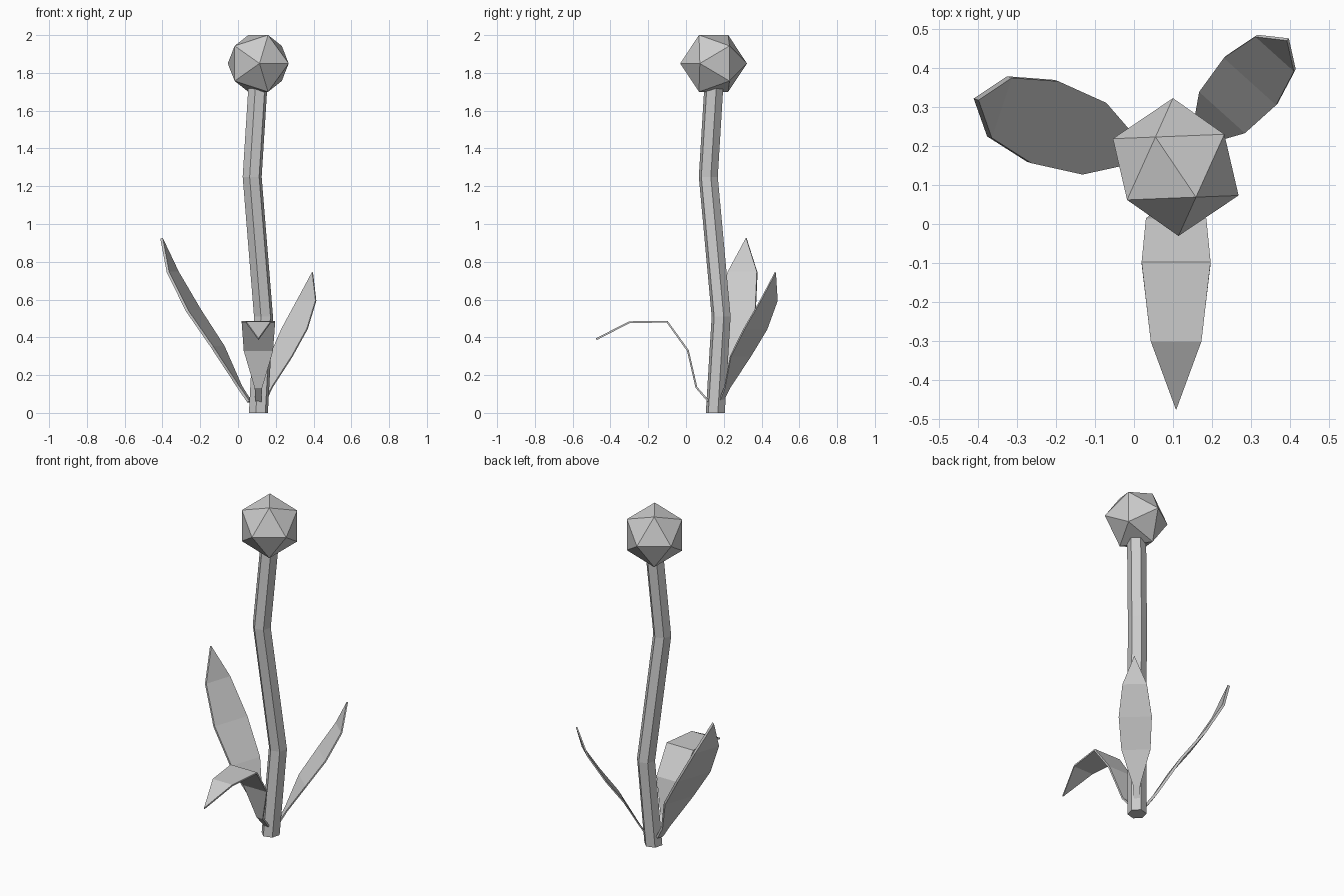
import bpy
import bmesh
import math
from mathutils import Vector, Matrix

cube = bpy.data.objects.get("Cube")
if cube:
    bpy.data.objects.remove(cube, do_unlink=True)

# One plain grey for the whole plant
grey = bpy.data.materials.new("plain_grey")
grey.use_nodes = True
colour = (0.6, 0.6, 0.6, 1)
grey.diffuse_color = colour
grey.node_tree.nodes["Principled BSDF"].inputs["Base Color"].default_value = colour


def finish(name, bm):
    bmesh.ops.recalc_face_normals(bm, faces=bm.faces[:])
    mesh = bpy.data.meshes.new(name)
    bm.to_mesh(mesh)
    bm.free()
    mesh.materials.append(grey)
    obj = bpy.data.objects.new(name, mesh)
    bpy.context.collection.objects.link(obj)
    return obj


def make_stem(path, radius, sides=6):
    """Bent prism with level rings along a path."""
    bm = bmesh.new()
    rings = []
    for p in path:
        ring = []
        for i in range(sides):
            a = math.tau * i / sides - math.pi / 4
            ring.append(bm.verts.new(Vector(p) + radius * Vector((math.cos(a), math.sin(a), 0))))
        rings.append(ring)
    for low, high in zip(rings, rings[1:]):
        for i in range(sides):
            j = (i + 1) % sides
            bm.faces.new((low[i], low[j], high[j], high[i]))
    bm.faces.new(rings[0])
    bm.faces.new(rings[-1])
    return finish("stem", bm)


def make_head(centre, edge, turn):
    """Icosahedron resting on an edge, from three golden rectangles."""
    bm = bmesh.new()
    g = (1 + math.sqrt(5)) / 2
    for a in (-1, 1):
        for b in (-g, g):
            for co in ((a, 0, b), (b, a, 0), (0, b, a)):
                bm.verts.new(co)
    bmesh.ops.convex_hull(bm, input=bm.verts[:])
    bm.transform(Matrix.Translation(centre) @ Matrix.Rotation(turn, 4, "Z")
                 @ Matrix.Scale(edge / 2, 4))
    return finish("flower_head", bm)


def make_leaf(name, root, heading, scale, profile, thickness):
    """Pointed blade swept outward along (distance, height) steps."""
    widths = (0.03, 0.04, 0.155, 0.177, 0.13)
    a = math.radians(heading)
    out = Vector((math.cos(a), math.sin(a), 0))
    side = Vector((-out.y, out.x, 0))
    start = Vector((*root, 0))
    bm = bmesh.new()
    spine = [start + out * d + Vector((0, 0, z)) for d, z in profile]
    rows = [[bm.verts.new(p + side * (s * w * scale / 2)) for s in (-1, 1)]
            for p, w in zip(spine, widths)]
    for (l0, r0), (l1, r1) in zip(rows, rows[1:]):
        bm.faces.new((l0, r0, r1, l1))
    bm.faces.new((*rows[-1], bm.verts.new(spine[-1])))
    leaf = finish(name, bm)
    solid = leaf.modifiers.new("thickness", "SOLIDIFY")
    solid.thickness = thickness
    solid.offset = 0
    return leaf


# Stem and head
make_stem([(0.108, 0.155, 0), (0.135, 0.186, 0.51), (0.075, 0.118, 1.25),
           (0.106, 0.148, 1.74)], 0.052)
make_head((0.107, 0.146, 1.85), 0.186, math.radians(-56))

# Three leaves around the base
make_leaf("front_leaf", (0.108, 0.12), -90, 1.0,
          [(0, 0.06), (0.065, 0.135), (0.11, 0.33), (0.22, 0.483), (0.42, 0.48), (0.595, 0.39)], 0.01)
make_leaf("right_leaf", (0.06, 0.165), 161.6, 1.25,
          [(0, 0.06), (0.055, 0.14), (0.176, 0.35), (0.31, 0.54), (0.427, 0.745), (0.49, 0.925)], 0.014)
make_leaf("left_leaf", (0.135, 0.185), 48, 1.02,
          [(0, 0.06), (0.045, 0.135), (0.139, 0.3), (0.246, 0.445), (0.341, 0.595), (0.388, 0.745)], 0.008)
